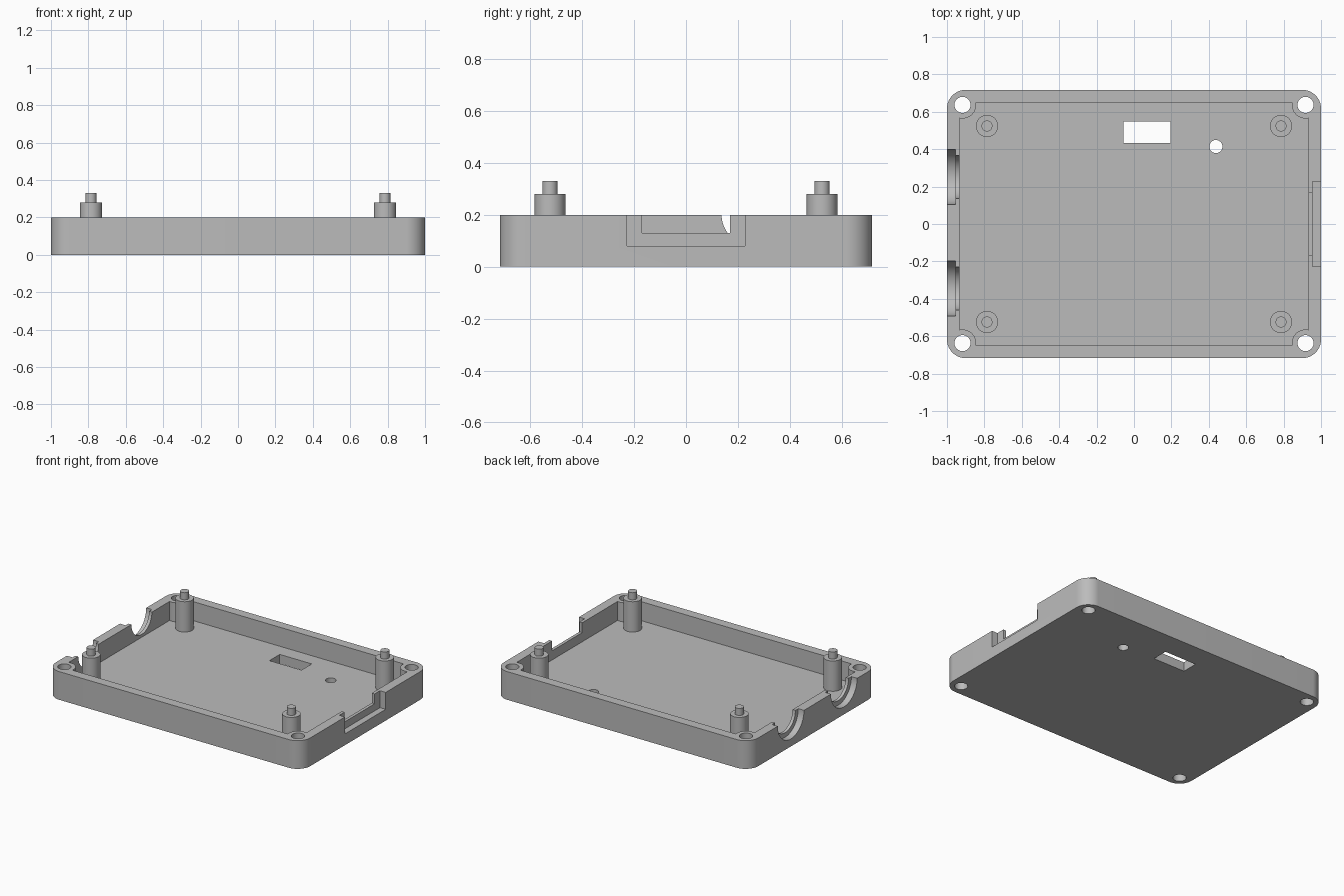
import bpy
from math import cos, sin, pi, atan2, sqrt
from mathutils import Matrix, Vector
import bmesh

cube = bpy.data.objects.get("Cube")
if cube:
    bpy.data.objects.remove(cube, do_unlink=True)

W, D, H = 1.0, 0.717, 0.2          # half width, half depth, wall height
IN_X, IN_Y, FLOOR = 0.933, 0.65, 0.065
HOLE_X, HOLE_Y, BOSS_R = 0.917, 0.637, 0.073

grey = bpy.data.materials.new("plain grey")
grey.use_nodes = True
grey.diffuse_color = (0.5, 0.5, 0.5, 1)
grey.node_tree.nodes["Principled BSDF"].inputs["Base Color"].default_value = (0.5, 0.5, 0.5, 1)


def finish(name, bm):
    bmesh.ops.recalc_face_normals(bm, faces=bm.faces)
    mesh = bpy.data.meshes.new(name)
    bm.to_mesh(mesh)
    bm.free()
    mesh.materials.append(grey)
    ob = bpy.data.objects.new(name, mesh)
    bpy.context.collection.objects.link(ob)
    return ob


def prism(name, outline, z0, z1):
    bm = bmesh.new()
    face = bm.faces.new([bm.verts.new((x, y, z0)) for x, y in outline])
    top = bmesh.ops.extrude_face_region(bm, geom=[face])["geom"]
    verts = [v for v in top if isinstance(v, bmesh.types.BMVert)]
    bmesh.ops.translate(bm, verts=verts, vec=(0, 0, z1 - z0))
    return finish(name, bm)


def box(name, x0, x1, y0, y1, z0, z1):
    return prism(name, [(x0, y0), (x1, y0), (x1, y1), (x0, y1)], z0, z1)


def arc(cx, cy, r, a0, a1, n=16):
    angles = [a0 + (a1 - a0) * i / n for i in range(n + 1)]
    return [(cx + r * cos(a), cy + r * sin(a)) for a in angles]


def four_corners(corner):
    """Mirror the +x +y corner path round the whole outline."""
    back = corner[::-1]
    return (corner + [(-x, y) for x, y in back]
            + [(-x, -y) for x, y in corner] + [(x, -y) for x, y in back])


def disc(name, x, y, r, z0, z1, n=48):
    return prism(name, arc(x, y, r, 0, 2 * pi, n)[:-1], z0, z1)


def activate(ob):
    bpy.ops.object.select_all(action='DESELECT')
    ob.select_set(True)
    bpy.context.view_layer.objects.active = ob


def cut(target, cutter):
    mod = target.modifiers.new("cut", 'BOOLEAN')
    mod.operation, mod.solver, mod.object = 'DIFFERENCE', 'EXACT', cutter
    activate(target)
    bpy.ops.object.modifier_apply(modifier=mod.name)
    bpy.data.objects.remove(cutter, do_unlink=True)


# Tray body with rounded corners
R = 0.1
tray = prism("tray", four_corners(arc(W - R, D - R, R, 0, pi / 2)), 0, H)

# Pocket that leaves a round screw boss in each corner
dx, dy = IN_X - HOLE_X, IN_Y - HOLE_Y
start = atan2(-sqrt(BOSS_R ** 2 - dx ** 2), dx)
end = atan2(dy, -sqrt(BOSS_R ** 2 - dy ** 2)) - 2 * pi
cut(tray, prism("pocket", four_corners(arc(HOLE_X, HOLE_Y, BOSS_R, start, end)), FLOOR, H + 0.1))

# Corner screw holes
for sx in (-1, 1):
    for sy in (-1, 1):
        cut(tray, disc("screw_hole", sx * HOLE_X, sy * HOLE_Y, 0.043, -0.1, H + 0.1))

# Floor openings
cut(tray, box("window", -0.056, 0.195, 0.433, 0.548, -0.1, 0.15))
cut(tray, disc("small_hole", 0.438, 0.414, 0.035, -0.1, 0.15))

# Stepped round cutouts in the -x wall
for y in (0.252, -0.344):
    for r, depth in ((0.147, 0.045), (0.115, 0.1)):
        ring = disc("round_cutout", 0, 0, r, -1.05, -W + depth, 64)
        # Turn the disc so its axis lies along x
        ring.data.transform(Matrix.Translation((0, y, H)) @ Matrix.Rotation(pi / 2, 4, 'Y'))
        cut(tray, ring)

# Stepped rectangular cutout in the +x wall
cut(tray, box("notch_outer", 0.955, 1.05, -0.228, 0.228, 0.08, H + 0.1))
cut(tray, box("notch_inner", 0.9, 1.05, -0.169, 0.169, 0.13, H + 0.1))

activate(tray)
bpy.ops.object.shade_smooth_by_angle(angle=pi / 6)

# Standoff posts with locating pins, turned from one profile
PROFILE = [(0, 0.05), (0.059, 0.05), (0.059, 0.28), (0.029, 0.28), (0.029, 0.33), (0, 0.33)]
for sx, side in ((-1, "right"), (1, "left")):
    for sy, end_name in ((-1, "front"), (1, "back")):
        bm = bmesh.new()
        verts = [bm.verts.new((r, 0, z)) for r, z in PROFILE]
        edges = [bm.edges.new(pair) for pair in zip(verts, verts[1:])]
        bmesh.ops.spin(bm, geom=verts + edges, cent=(0, 0, 0), axis=(0, 0, 1),
                       angle=2 * pi, steps=40)
        bmesh.ops.remove_doubles(bm, verts=bm.verts, dist=0.0005)
        bmesh.ops.translate(bm, verts=bm.verts, vec=Vector((sx * 0.786, sy * 0.524, 0)))
        post = finish(f"standoff_{end_name}_{side}", bm)
        activate(post)
        bpy.ops.object.shade_smooth_by_angle(angle=pi / 6)
